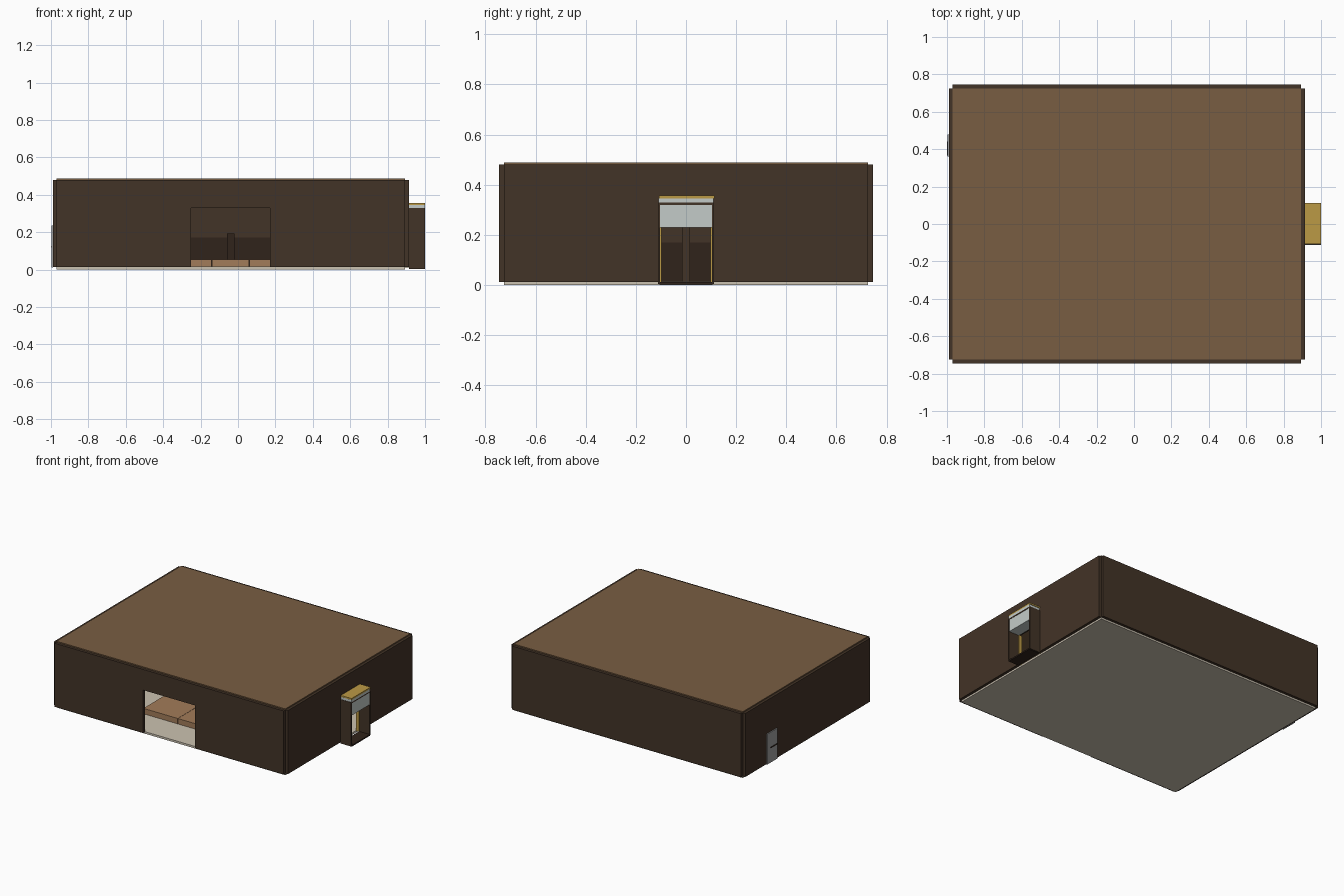
import bpy, bmesh

if "Cube" in bpy.data.objects:
    bpy.data.objects.remove(bpy.data.objects["Cube"])


def material(name, rgb):
    m = bpy.data.materials.new(name)
    m.diffuse_color = (*rgb, 1)
    m.use_nodes = True
    m.node_tree.nodes["Principled BSDF"].inputs["Base Color"].default_value = m.diffuse_color
    return m


DARK = material("dark_wood", (0.055, 0.033, 0.02))
WAINSCOT = material("deep_wood", (0.03, 0.017, 0.011))
ROOF = material("roof_brown", (0.19, 0.11, 0.055))
CREAM = material("cream_floor", (0.6, 0.54, 0.44))
TAN = material("tan_wood", (0.36, 0.2, 0.1))
GOLD = material("gold_trim", (0.5, 0.32, 0.06))
PALE = material("pale_panel", (0.55, 0.6, 0.58))
STEEL = material("door_grey", (0.35, 0.35, 0.35))


def finish(name, bm, mat):
    bmesh.ops.recalc_face_normals(bm, faces=bm.faces[:])
    mesh = bpy.data.meshes.new(name)
    bm.to_mesh(mesh)
    bm.free()
    mesh.materials.append(mat)
    ob = bpy.data.objects.new(name, mesh)
    bpy.context.collection.objects.link(ob)
    return ob


def box(name, x, y, z, mat):
    """Box from (min, max) ranges on each axis."""
    bm = bmesh.new()
    bmesh.ops.create_cube(bm, size=1)
    for v in bm.verts:
        v.co = [r[0] if c < 0 else r[1] for c, r in zip(v.co, (x, y, z))]
    return finish(name, bm, mat)


def wall_with_opening(name, axis, depth, span, opening, z, head, mat):
    """Extruded wall profile with an opening that reaches the floor."""
    (a, b), (c, d) = span, opening
    outline = [(a, z[0]), (c, z[0]), (c, head), (d, head),
               (d, z[0]), (b, z[0]), (b, z[1]), (a, z[1])]

    def place(u, t, h):
        return (u, t, h) if axis == "x" else (t, u, h)

    bm = bmesh.new()
    face = bm.faces.new([bm.verts.new(place(u, depth[0], h)) for u, h in outline])
    ext = bmesh.ops.extrude_face_region(bm, geom=[face])
    shift = place(0, depth[1] - depth[0], 0)
    bmesh.ops.translate(bm, vec=shift,
                        verts=[g for g in ext["geom"] if isinstance(g, bmesh.types.BMVert)])
    return finish(name, bm, mat)


X, Y, Z = (-0.97, 0.893), (-0.725, 0.725), (0.013, 0.48)
CX = -0.04

# Shell: floor, ceiling slab and four walls with notched corners
box("floor", X, Y, (0, 0.015), CREAM)
box("roof", X, Y, (0.47, 0.488), ROOF)
box("back_wall", X, (0.725, 0.745), Z, DARK)
box("left_wall", (-0.99, -0.97), Y, Z, DARK)
wall_with_opening("front_wall", "x", (-0.745, -0.725), X, (-0.25, 0.17), Z, 0.328, DARK)
wall_with_opening("right_wall", "y", (0.893, 0.913), Y, (-0.105, 0.105), Z, 0.24, DARK)

# Interior: wainscot, pilasters and raised wooden platform
box("back_wainscot", X, (0.72, 0.725), (0.015, 0.17), WAINSCOT)
box("left_wainscot", (-0.97, -0.965), Y, (0.015, 0.17), WAINSCOT)
box("back_pilaster", (CX - 0.02, CX + 0.02), (0.69, 0.72), (0.015, 0.192), WAINSCOT)
box("left_pilaster", (-0.965, -0.945), (-0.016, 0.016), (0.015, 0.24), DARK)
for i, (a, b) in enumerate(((-0.42, -0.141), (-0.139, 0.059), (0.061, 0.34))):
    box(f"platform_{i}", (a, b), (-0.5, -0.11), (0.015, 0.055), TAN)

# Entrance porch on the right side
PX = (0.913, 1.0)
box("porch_floor", PX, (-0.105, 0.105), (0.002, 0.012), WAINSCOT)
for side, s in (("front", -1), ("back", 1)):
    box(f"porch_{side}_wall", PX, sorted((s * 0.103, s * 0.112)), (0.005, 0.328), DARK)
    box(f"door_{side}_jamb", (0.89, 0.916), sorted((s * 0.098, s * 0.104)),
        (0.012, 0.232), GOLD)
box("porch_transom", (0.913, 0.998), (-0.103, 0.103), (0.23, 0.32), PALE)
box("porch_lintel", PX, (-0.112, 0.112), (0.32, 0.329), DARK)
box("porch_fascia", PX, (-0.109, 0.109), (0.329, 0.346), PALE)
box("porch_roof", PX, (-0.108, 0.113), (0.346, 0.357), GOLD)

# Service door on the left side
box("side_door", (-0.997, -0.988), (0.36, 0.478), (0.012, 0.235), STEEL)
box("side_door_handle", (-1.0, -0.996), (0.365, 0.44), (0.118, 0.126), WAINSCOT)
